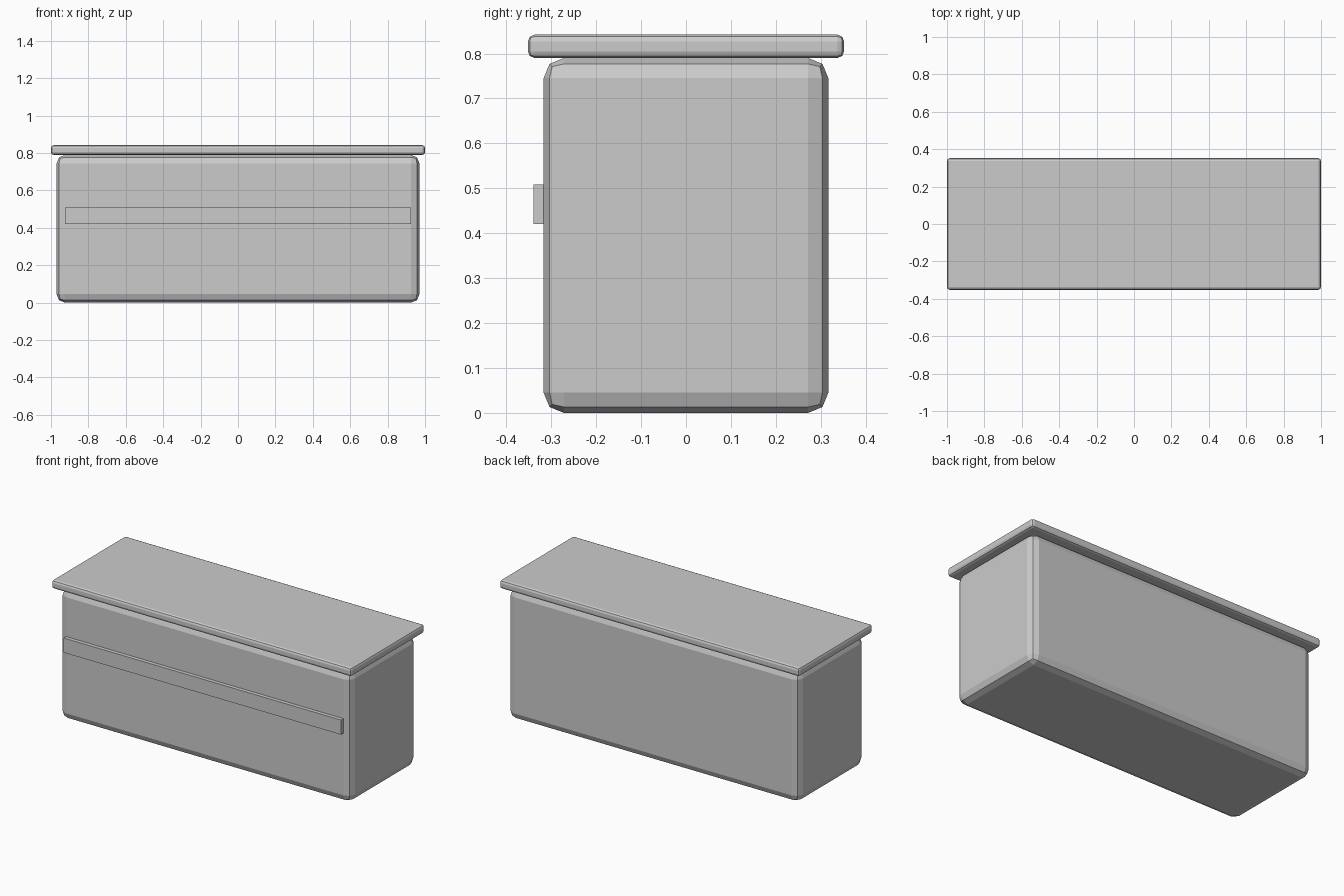
import bpy

cube = bpy.data.objects.get("Cube")
if cube:
    bpy.data.objects.remove(cube, do_unlink=True)

grey = bpy.data.materials.new("plain grey")
grey.use_nodes = True
color = (0.6, 0.6, 0.6, 1)
grey.diffuse_color = color
grey.node_tree.nodes["Principled BSDF"].inputs["Base Color"].default_value = color


def box(name, low, high, bevel=0):
    """Box between two corners, with optional two-step chamfered edges."""
    center = [(a + b) / 2 for a, b in zip(low, high)]
    bpy.ops.mesh.primitive_cube_add(size=1, location=center)
    obj = bpy.context.object
    obj.name = name
    obj.scale = [b - a for a, b in zip(low, high)]
    bpy.ops.object.transform_apply(location=False, rotation=False, scale=True)
    obj.data.materials.append(grey)
    if bevel:
        mod = obj.modifiers.new("rounded edges", "BEVEL")
        mod.width = bevel
        mod.segments = 2
    return obj


# Main chest, overhanging lid and the raised strip across the front
box("chest_body", (-0.97, -0.317, 0), (0.97, 0.317, 0.79), 0.045)
box("lid", (-1, -0.352, 0.79), (1, 0.352, 0.842), 0.015)
box("front_strip", (-0.925, -0.34, 0.42), (0.925, -0.31, 0.508))
